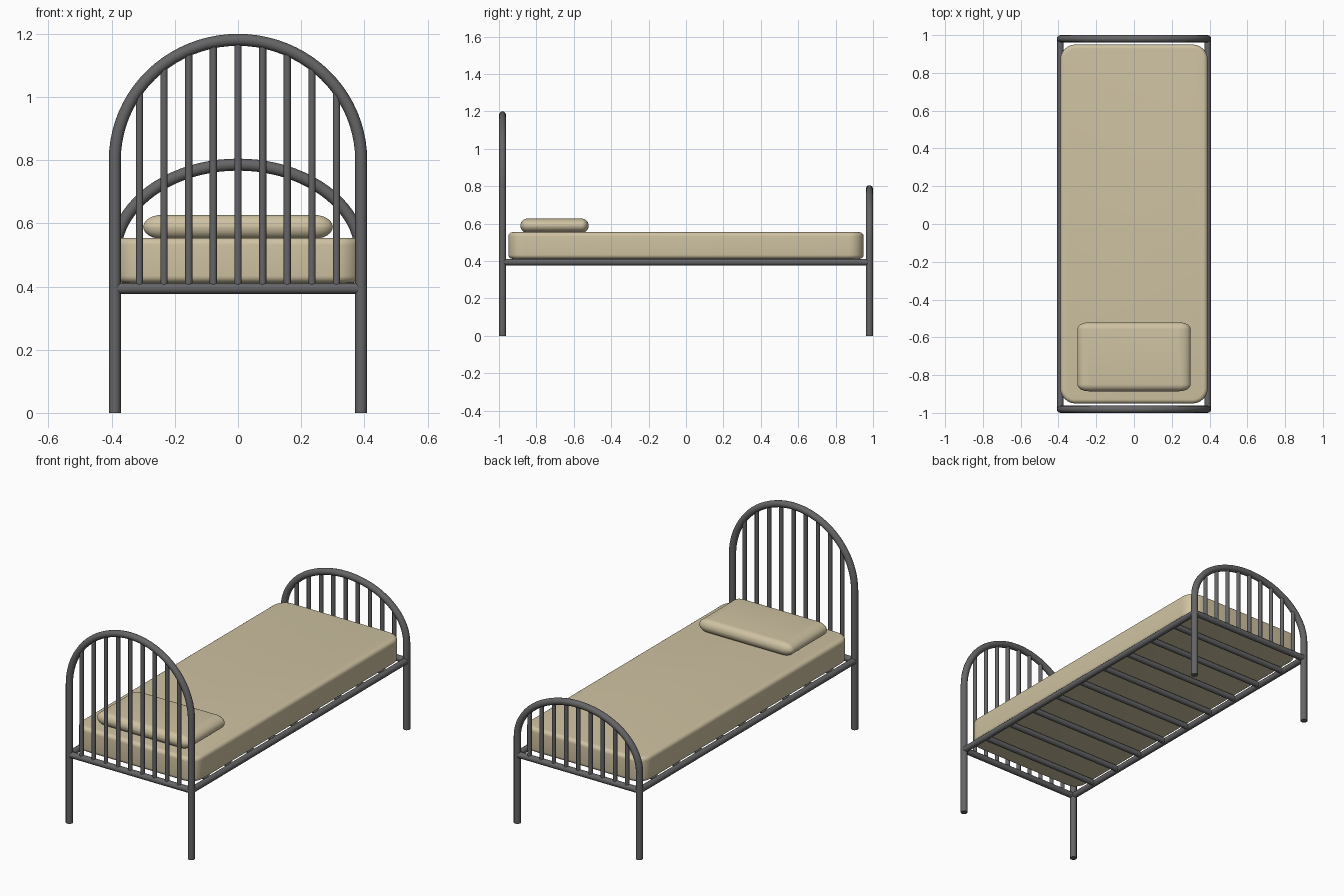
import bpy, bmesh
from math import sin, cos, pi, sqrt, radians
from mathutils import Vector

if "Cube" in bpy.data.objects:
    bpy.data.objects.remove(bpy.data.objects["Cube"])

W = 0.39        # half width, post centre lines
Y = 0.981       # half length, post centre lines
RAIL_Z = 0.394


def material(name, rgb):
    m = bpy.data.materials.new(name)
    m.diffuse_color = (*rgb, 1)
    m.use_nodes = True
    m.node_tree.nodes["Principled BSDF"].inputs["Base Color"].default_value = m.diffuse_color
    return m


metal = material("dark_metal", (0.13, 0.13, 0.135))
cloth = material("tan_cloth", (0.62, 0.54, 0.36))


def finish(obj, mat):
    bpy.ops.object.select_all(action='DESELECT')
    obj.select_set(True)
    bpy.context.view_layer.objects.active = obj
    if obj.type == 'CURVE':
        bpy.ops.object.convert(target='MESH')
        obj = bpy.context.view_layer.objects.active
    obj.data.materials.clear()
    obj.data.materials.append(mat)
    bpy.ops.object.shade_smooth_by_angle(angle=radians(40))


def tubes(name, paths, radius):
    """One object made of capped round tubes along each path."""
    cu = bpy.data.curves.new(name, 'CURVE')
    cu.dimensions = '3D'
    cu.bevel_depth = radius
    cu.bevel_resolution = 4
    cu.use_fill_caps = True
    for path in paths:
        sp = cu.splines.new('POLY')
        sp.points.add(len(path) - 1)
        for p, co in zip(sp.points, path):
            p.co = (*co, 1)
    obj = bpy.data.objects.new(name, cu)
    bpy.context.collection.objects.link(obj)
    finish(obj, metal)


def cushion(name, size, centre, corner, edge, scale=(1, 1, 1)):
    """Box with rounded plan corners and softened top and bottom edges."""
    bm = bmesh.new()
    bmesh.ops.create_cube(bm, size=1)
    bmesh.ops.scale(bm, vec=size, verts=bm.verts)
    upright = [e for e in bm.edges if abs(e.verts[0].co.z - e.verts[1].co.z) > 1e-5]
    bmesh.ops.bevel(bm, geom=upright, offset=corner, segments=8, profile=0.5, affect='EDGES')
    rims = [e for e in bm.edges if abs(e.verts[0].co.z - e.verts[1].co.z) < 1e-5]
    bmesh.ops.bevel(bm, geom=rims, offset=edge, segments=6, profile=0.5, affect='EDGES')
    bmesh.ops.remove_doubles(bm, verts=bm.verts, dist=1e-4)
    bmesh.ops.scale(bm, vec=scale, verts=bm.verts)
    bmesh.ops.translate(bm, vec=Vector(centre), verts=bm.verts)
    me = bpy.data.meshes.new(name)
    bm.to_mesh(me)
    bm.free()
    obj = bpy.data.objects.new(name, me)
    bpy.context.collection.objects.link(obj)
    finish(obj, cloth)


def bed_end(name, y, spring, top):
    """Legs and elliptical arch in one tube, lower rail and spindles."""
    rise = top - spring
    arch = [(W * cos(pi * i / 40), y, spring + rise * sin(pi * i / 40)) for i in range(41)]
    tubes(name + "_frame", [[(W, y, 0)] + arch + [(-W, y, 0)]], 0.019)
    tubes(name + "_rail", [[(-W, y, RAIL_Z), (W, y, RAIL_Z)]], 0.0175)
    xs = [0.078 * i for i in range(-4, 5)]
    tubes(name + "_spindles",
          [[(x, y, RAIL_Z), (x, y, spring + rise * sqrt(1 - (x / W) ** 2))] for x in xs], 0.0115)


bed_end("headboard", -Y, 0.80, 1.181)
bed_end("footboard", Y, 0.50, 0.786)

# side rails and cross slats
tubes("side_rails", [[(s * W, -Y, RAIL_Z), (s * W, Y, RAIL_Z)] for s in (-1, 1)], 0.0175)
tubes("slats", [[(-W, 0.2 * i, RAIL_Z), (W, 0.2 * i, RAIL_Z)] for i in range(-4, 5)], 0.0165)

# bedding
cushion("mattress", (0.78, 1.9, 0.142), (0, 0, 0.483), 0.08, 0.022)
cushion("pillow", (0.6, 0.6, 0.1205), (0, -0.703, 0.589), 0.0605, 0.06,
        (1, 0.365 / 0.6, 0.076 / 0.1205))
